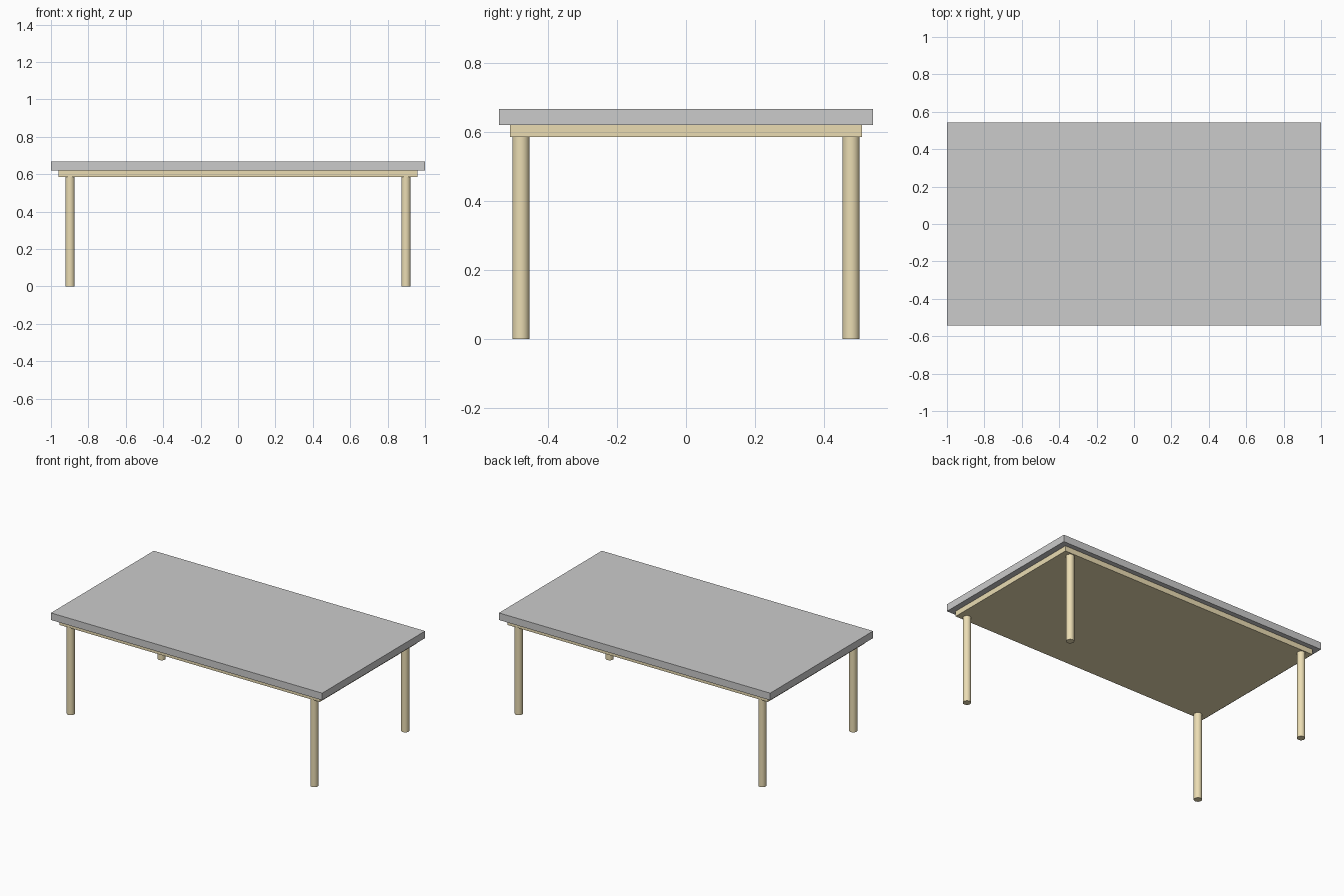
import bpy

if "Cube" in bpy.data.objects:
    bpy.data.objects.remove(bpy.data.objects["Cube"])

wood = bpy.data.materials.new("pale_wood")
wood.diffuse_color = (0.83, 0.72, 0.45, 1)
wood.use_nodes = True
wood.node_tree.nodes["Principled BSDF"].inputs["Base Color"].default_value = wood.diffuse_color


def slab(name, width, depth, z0, z1):
    bpy.ops.mesh.primitive_cube_add(size=1, location=(0, 0, (z0 + z1) / 2))
    ob = bpy.context.object
    ob.name = name
    ob.scale = (width, depth, z1 - z0)
    bpy.ops.object.transform_apply(location=False, rotation=False, scale=True)
    return ob


# Grey table top
slab("table_top", 2.0, 1.084, 0.62, 0.667)

# Solid wooden panel under the top
panel = slab("under_panel", 1.92, 1.018, 0.585, 0.62)
panel.data.materials.append(wood)

# Four round legs
for side, x in (("left", -0.898), ("right", 0.898)):
    for end, y in (("front", -0.478), ("back", 0.478)):
        bpy.ops.mesh.primitive_cylinder_add(
            vertices=32, radius=0.025, depth=0.585, location=(x, y, 0.2925))
        leg = bpy.context.object
        leg.name = f"{end}_{side}_leg"
        leg.data.materials.append(wood)
        bpy.ops.object.shade_smooth_by_angle()
